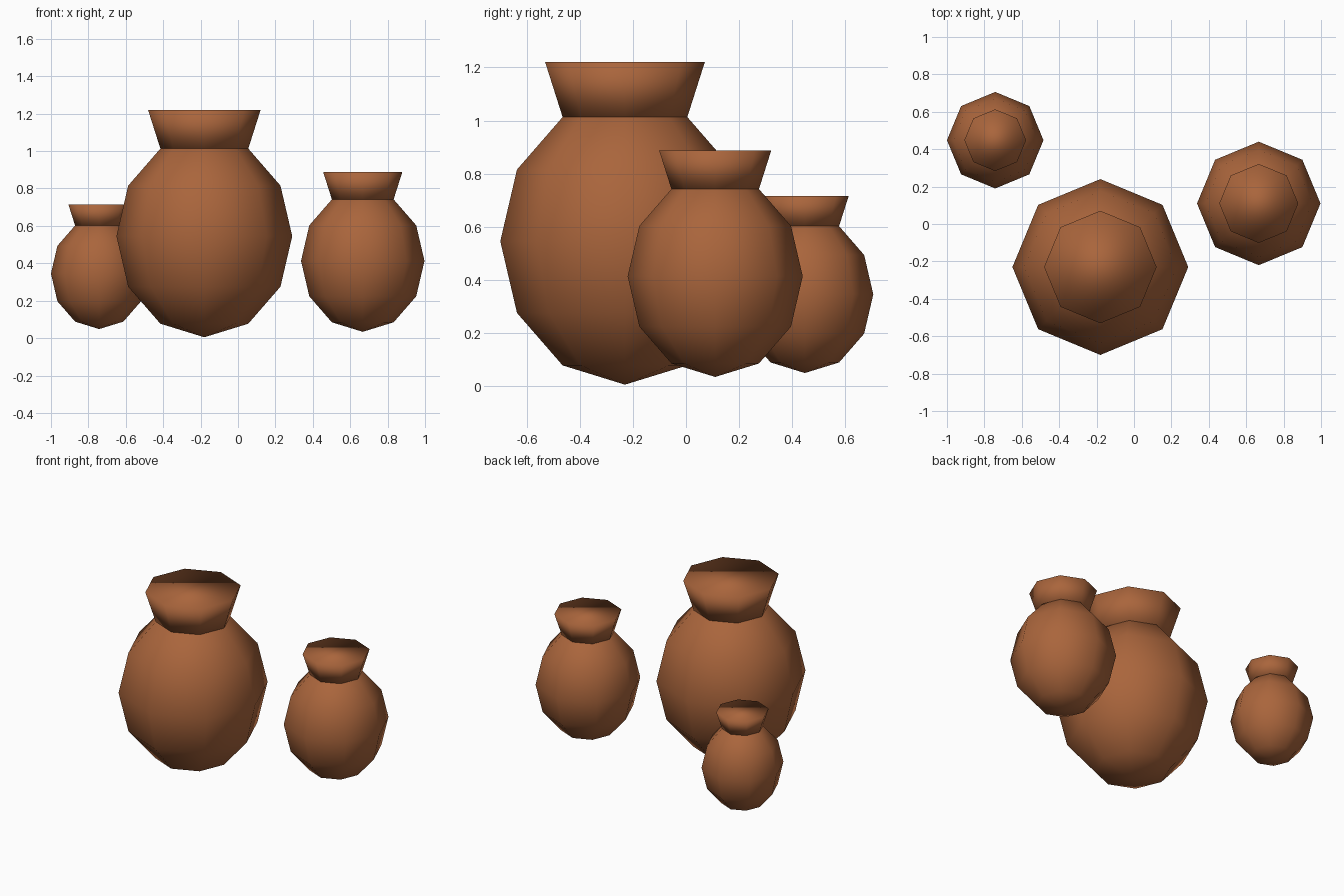
import bpy

# Remove the default cube only
cube = bpy.data.objects.get("Cube")
if cube:
    bpy.data.objects.remove(cube, do_unlink=True)

# Terracotta clay
clay = bpy.data.materials.new("terracotta_clay")
clay.use_nodes = True
clay.diffuse_color = (0.40, 0.13, 0.045, 1)
clay.node_tree.nodes["Principled BSDF"].inputs["Base Color"].default_value = clay.diffuse_color

SIDES = 8
STRETCH = 1.15      # body height relative to its width


def finish(name):
    """Name the active primitive, smooth it and give it the clay."""
    obj = bpy.context.object
    obj.name = name
    bpy.ops.object.shade_smooth()
    obj.data.materials.append(clay)
    return obj


def pot(name, x, y, z, radius):
    """Egg-shaped body with a flared, closed neck on its top ring."""
    bpy.ops.mesh.primitive_uv_sphere_add(segments=SIDES, ring_count=6,
                                         radius=radius, location=(x, y, z))
    body = finish(name + "_body")
    body.scale.z = STRETCH

    height = 0.44 * radius
    base = z + 0.866 * STRETCH * radius
    bpy.ops.mesh.primitive_cone_add(vertices=SIDES, radius1=0.5 * radius,
                                    radius2=0.64 * radius, depth=height,
                                    end_fill_type='NGON',
                                    location=(x, y, base + height / 2))
    finish(name + "_neck")


pot("large_pot", -0.18, -0.23, 0.545, 0.47)
pot("medium_pot", 0.667, 0.11, 0.413, 0.33)
pot("small_pot", -0.742, 0.448, 0.345, 0.258)
